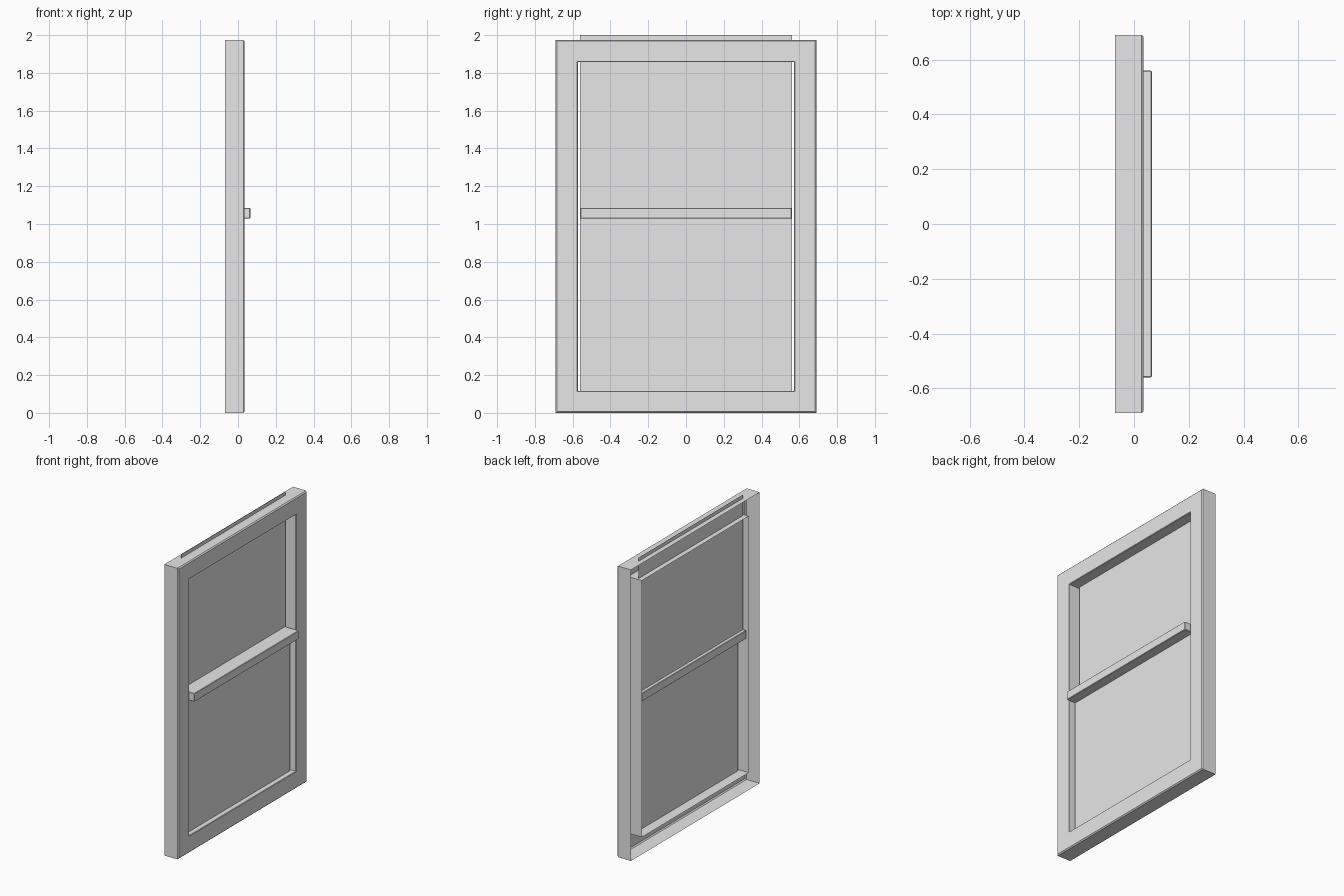
import bpy
import bmesh

old = bpy.data.objects.get("Cube")
if old:
    bpy.data.objects.remove(old, do_unlink=True)

grey = bpy.data.materials.new("plain grey")
grey.use_nodes = True
colour = (0.8, 0.8, 0.8, 1)
grey.diffuse_color = colour
grey.node_tree.nodes["Principled BSDF"].inputs["Base Color"].default_value = colour

HALF_WIDTH, HEIGHT = 0.69, 1.975
BACK, FRONT = -0.07, 0.035
BORDER, BEVEL = 0.117, 0.007


def finish(name, bm):
    mesh = bpy.data.meshes.new(name)
    bm.to_mesh(mesh)
    bm.free()
    mesh.materials.append(grey)
    obj = bpy.data.objects.new(name, mesh)
    bpy.context.collection.objects.link(obj)
    return obj


def ring(bm, inset, x):
    """Rectangle of four vertices, inset from the outline of the frame."""
    y, low, high = HALF_WIDTH - inset, inset, HEIGHT - inset
    return [bm.verts.new((x, *p)) for p in ((-y, low), (y, low), (y, high), (-y, high))]


# Frame: an open-backed channel running around the opening
bm = bmesh.new()
profile = [(0, BACK), (0, FRONT - BEVEL), (BEVEL, FRONT),
           (BORDER - BEVEL / 2, FRONT), (BORDER, FRONT - BEVEL / 2), (BORDER, BACK)]
rings = [ring(bm, inset, x) for inset, x in profile]
for a, b in zip(rings, rings[1:]):
    for i in range(4):
        j = (i + 1) % 4
        bm.faces.new((a[i], a[j], b[j], b[i]))
finish("window_frame", bm)


# Panes: thin sheets, the lower one nearer the front of the frame
def pane(name, x, low, high, half=0.56):
    bm = bmesh.new()
    corners = ((-half, low), (half, low), (half, high), (-half, high))
    bm.faces.new([bm.verts.new((x, *p)) for p in corners])
    finish(name, bm)


pane("upper_pane", -0.037, 1.05, 2.0)
pane("lower_pane", 0.0, 0.105, 1.055)

# Meeting rail across the middle
bm = bmesh.new()
bmesh.ops.create_cube(bm, size=1)
bmesh.ops.scale(bm, vec=(0.125, 1.12, 0.057), verts=bm.verts)
bmesh.ops.translate(bm, vec=(0.0025, 0, 1.0565), verts=bm.verts)
rail = finish("meeting_rail", bm)
bevel = rail.modifiers.new("soft edges", "BEVEL")
bevel.width = 0.003
bevel.segments = 1
